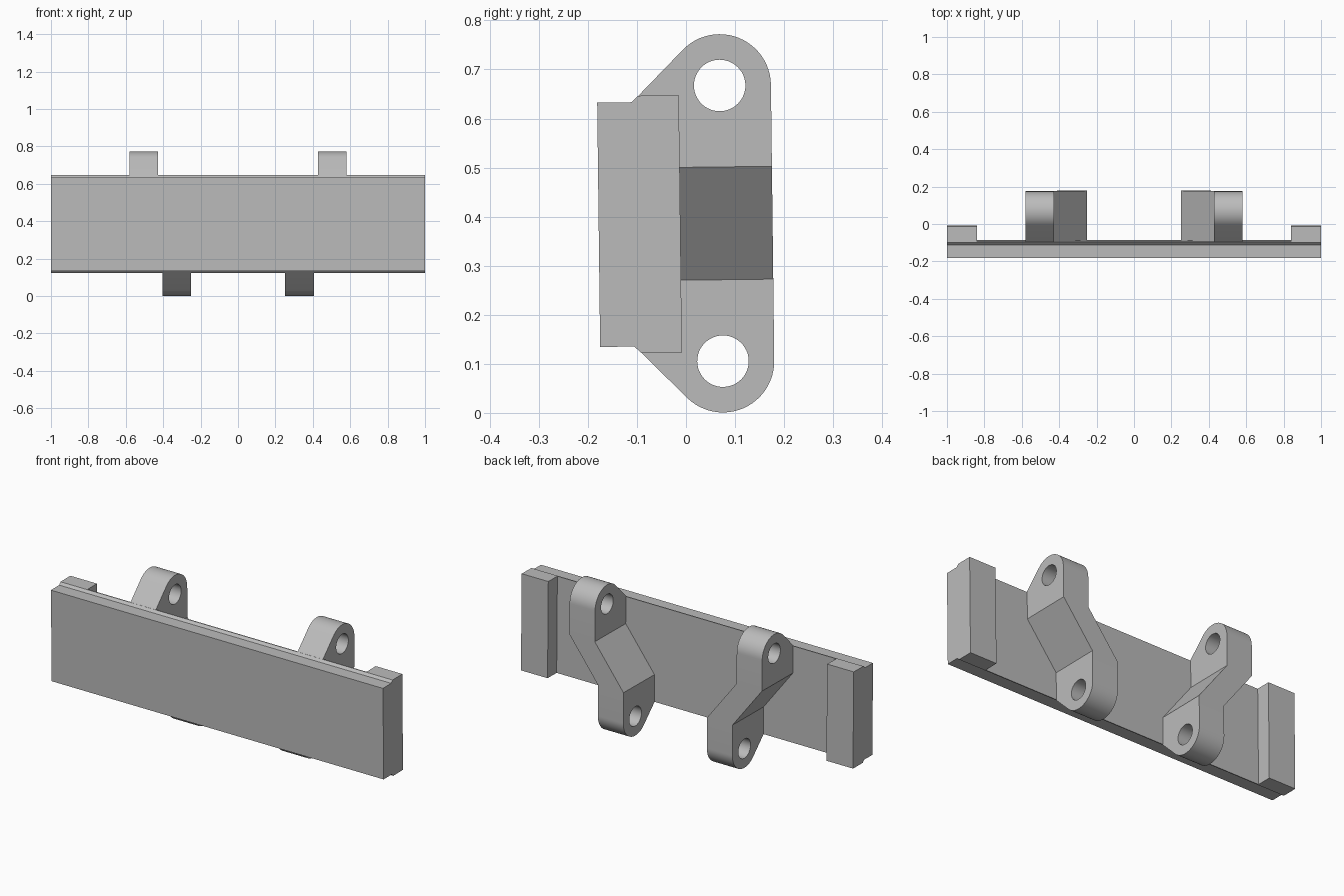
import bpy, bmesh, math
from mathutils import Matrix

if "Cube" in bpy.data.objects:
    bpy.data.objects.remove(bpy.data.objects["Cube"], do_unlink=True)

grey = bpy.data.materials.new("plain grey")
grey.use_nodes = True
colour = (0.5, 0.5, 0.5, 1)
grey.diffuse_color = colour
grey.node_tree.nodes["Principled BSDF"].inputs["Base Color"].default_value = colour

HALF_Z = 0.3855
PLACE = Matrix.Translation((0, 0, HALF_Z)) @ Matrix.Rotation(0.012, 4, "X")  # slight lean
EYE_Y, EYE_Z, LOBE_R, HOLE_R = 0.072, 0.281, 0.1045, 0.0525
KINK_Z = 0.115


def extrude_profile(profile, x0, x1):
    """Prism along x from a closed (y, z) outline."""
    bm = bmesh.new()
    base = bm.faces.new([bm.verts.new((x0, y, z)) for y, z in profile])
    out = bmesh.ops.extrude_face_region(bm, geom=[base])
    moved = [g for g in out["geom"] if isinstance(g, bmesh.types.BMVert)]
    bmesh.ops.translate(bm, verts=moved, vec=(x1 - x0, 0, 0))
    bmesh.ops.recalc_face_normals(bm, faces=bm.faces[:])
    return bm


def finish(bm, name):
    bmesh.ops.recalc_face_normals(bm, faces=bm.faces[:])
    mesh = bpy.data.meshes.new(name)
    bm.to_mesh(mesh)
    bm.free()
    obj = bpy.data.objects.new(name, mesh)
    bpy.context.collection.objects.link(obj)
    mesh.materials.append(grey)
    return obj


def activate(obj):
    bpy.ops.object.select_all(action="DESELECT")
    obj.select_set(True)
    bpy.context.view_layer.objects.active = obj


def mirrored(upper):
    """Complete an outline symmetric about z = 0."""
    return upper + [(y, -z) for y, z in reversed(upper)]


# Front plate with a stepped, chamfered rim
rim = [(-0.178, 0.249), (-0.108, 0.249), (-0.095, 0.262), (-0.09, 0.262)]
plate = finish(extrude_profile(mirrored(rim), -1, 1), "front_plate")
plate.matrix_world = PLACE

# Outline of the bracket: sloped front edge, round lobe, straight back
lobe = [(-0.095, 0.261)]
for i in range(25):
    a = math.radians(135 * (1 - i / 24))
    lobe.append((EYE_Y + LOBE_R * math.cos(a), EYE_Z + LOBE_R * math.sin(a)))

for side, s in (("left", 1), ("right", -1)):
    # End block
    block = finish(extrude_profile(mirrored([(-0.09, 0.262), (-0.0115, 0.262)]),
                                   s * 0.84, s), side + "_end_block")
    block.matrix_world = PLACE

    # Cranked bracket: upper lobe outboard, lower lobe inboard
    bm = extrude_profile(mirrored(lobe), s * 0.427, s * 0.58)
    for z in (KINK_Z, -KINK_Z):
        bmesh.ops.bisect_plane(bm, geom=bm.verts[:] + bm.edges[:] + bm.faces[:],
                               plane_co=(0, 0, z), plane_no=(0, 0, 1))
    for v in bm.verts:
        if v.co.z < 0:
            v.co.x -= s * 0.175
    bracket = finish(bm, side + "_bracket")

    # Pin holes through both lobes
    bm = bmesh.new()
    for z in (EYE_Z, -EYE_Z):
        bmesh.ops.create_cone(bm, cap_ends=True, segments=48, radius1=HOLE_R,
                              radius2=HOLE_R, depth=1,
                              matrix=Matrix.Translation((s * 0.42, EYE_Y, z))
                              @ Matrix.Rotation(math.pi / 2, 4, "Y"))
    cutter = finish(bm, side + "_hole_cutter")
    cutter.hide_render = True
    cut = bracket.modifiers.new("pin holes", "BOOLEAN")
    cut.object, cut.operation, cut.solver = cutter, "DIFFERENCE", "EXACT"
    activate(bracket)
    bpy.ops.object.modifier_apply(modifier=cut.name)
    bpy.data.objects.remove(cutter, do_unlink=True)
    bpy.ops.object.shade_smooth_by_angle(angle=math.radians(25))
    bracket.matrix_world = PLACE
